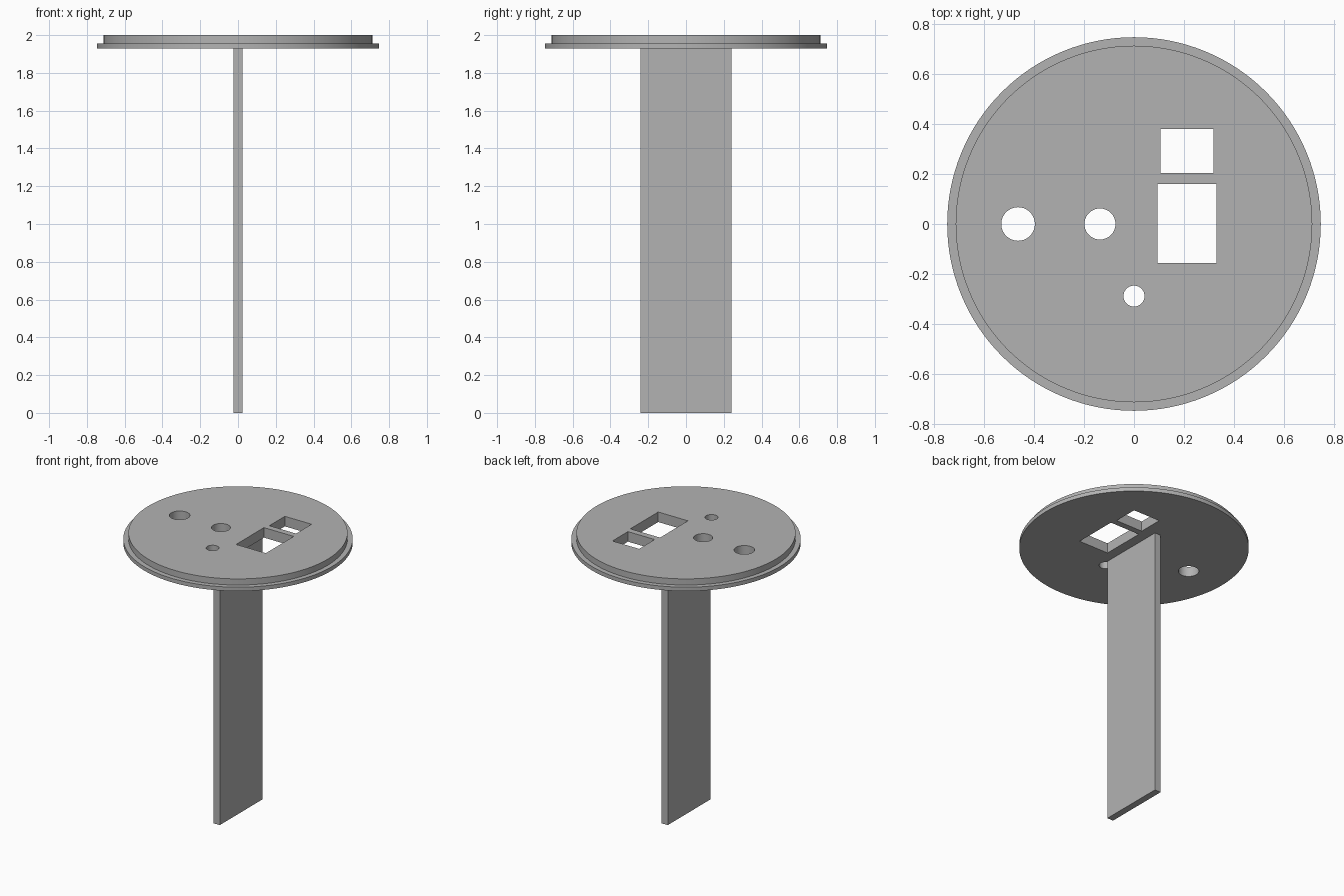
import bpy
import bmesh
from math import cos, sin, pi, radians

if "Cube" in bpy.data.objects:
    bpy.data.objects.remove(bpy.data.objects["Cube"], do_unlink=True)

grey = bpy.data.materials.new("plain grey")
grey.use_nodes = True
GREY = (0.45, 0.45, 0.45, 1)
grey.diffuse_color = GREY
grey.node_tree.nodes["Principled BSDF"].inputs["Base Color"].default_value = GREY

SEGMENTS = 128
BOTTOM, LEDGE, TOP = 1.928, 1.956, 2.0


def finish(name, bm):
    bmesh.ops.recalc_face_normals(bm, faces=bm.faces)
    mesh = bpy.data.meshes.new(name)
    bm.to_mesh(mesh)
    bm.free()
    mesh.materials.append(grey)
    obj = bpy.data.objects.new(name, mesh)
    bpy.context.collection.objects.link(obj)
    return obj


def add_box(bm, x0, x1, y0, y1, z0, z1):
    verts = bmesh.ops.create_cube(bm, size=1)["verts"]
    bmesh.ops.scale(bm, vec=(x1 - x0, y1 - y0, z1 - z0), verts=verts)
    bmesh.ops.translate(bm, vec=((x0 + x1) / 2, (y0 + y1) / 2, (z0 + z1) / 2), verts=verts)


def add_cylinder(bm, x, y, r, z0, z1):
    verts = bmesh.ops.create_cone(bm, cap_ends=True, segments=64, radius1=r,
                                  radius2=r, depth=z1 - z0)["verts"]
    bmesh.ops.translate(bm, vec=(x, y, (z0 + z1) / 2), verts=verts)


# Round cover plate with a thin stepped rim
bm = bmesh.new()
rings = []
for r, z in ((0.746, BOTTOM), (0.746, LEDGE), (0.712, LEDGE), (0.712, TOP)):
    angles = [2 * pi * i / SEGMENTS for i in range(SEGMENTS)]
    rings.append([bm.verts.new((r * cos(a), r * sin(a), z)) for a in angles])
for low, high in zip(rings, rings[1:]):
    for i in range(SEGMENTS):
        j = (i + 1) % SEGMENTS
        bm.faces.new((low[i], low[j], high[j], high[i]))
bm.faces.new(rings[0][::-1])
bm.faces.new(rings[-1])
plate = finish("cover_plate", bm)

# Two rectangular windows and three round holes through the plate
bm = bmesh.new()
add_box(bm, 0.106, 0.318, 0.204, 0.38, 1.8, 2.1)
add_box(bm, 0.094, 0.33, -0.156, 0.16, 1.8, 2.1)
for x, y, r in ((-0.463, 0, 0.067), (-0.136, 0, 0.062), (0, -0.288, 0.042)):
    add_cylinder(bm, x, y, r, 1.8, 2.1)
cutter = finish("hole_cutter", bm)
cutter.hide_render = True

bpy.context.view_layer.objects.active = plate
cut = plate.modifiers.new("holes", 'BOOLEAN')
cut.operation = 'DIFFERENCE'
cut.solver = 'EXACT'
cut.object = cutter
bpy.ops.object.modifier_apply(modifier=cut.name)
bpy.data.objects.remove(cutter, do_unlink=True)

# Flat upright board hanging below the plate
bm = bmesh.new()
add_box(bm, -0.024, 0.024, -0.241, 0.241, 0, BOTTOM)
finish("upright_board", bm)

# Smooth the round walls, keep every edge sharp
bpy.ops.object.select_all(action='DESELECT')
plate.select_set(True)
bpy.ops.object.shade_smooth_by_angle(angle=radians(30))
